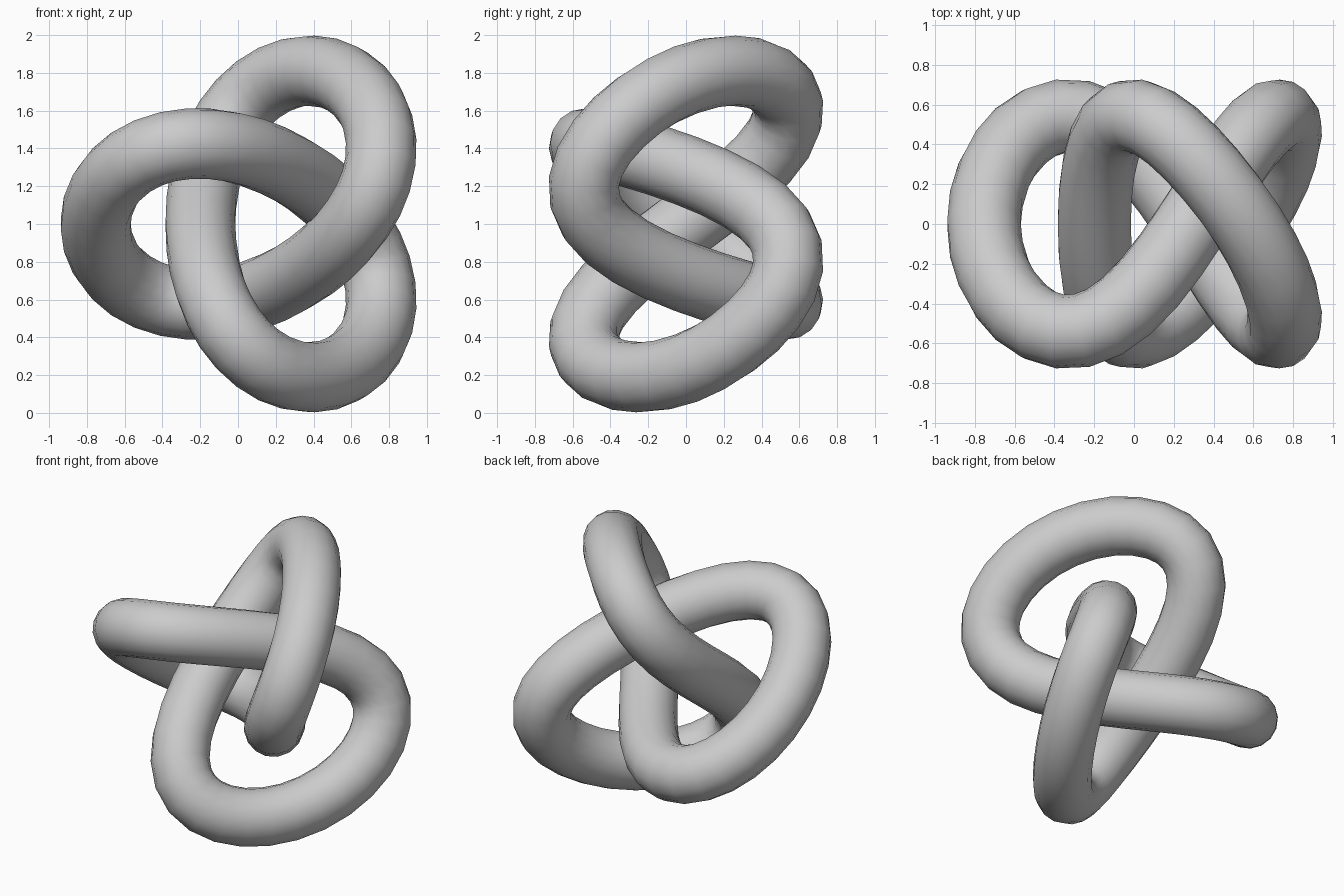
import bpy
from math import sin, cos, tau

cube = bpy.data.objects.get("Cube")
if cube:
    bpy.data.objects.remove(cube, do_unlink=True)

STEPS = 72          # segments along the knot
TUBE = 0.187        # tube radius
DEPTH = 0.54        # front-to-back swing
SHIFT = 0.127       # moves the three-lobed loop to its bounding-box centre


def knot_point(t):
    """Three-lobed knot running around the y axis."""
    x = 0.604 * cos(2 * t) + 0.2525 * cos(t) + 0.025 * cos(5 * t)
    z = 0.604 * sin(2 * t) - 0.2525 * sin(t) + 0.025 * sin(5 * t)
    y = DEPTH * (sin(3 * t) - 0.05 * sin(6 * t))
    return (SHIFT - x, y, 1 - z, 1)


# Centre line with a round bevel
curve = bpy.data.curves.new("knot_tube", "CURVE")
curve.dimensions = "3D"
curve.bevel_depth = TUBE
curve.bevel_resolution = 6
spline = curve.splines.new("POLY")
spline.points.add(STEPS - 1)
for i, point in enumerate(spline.points):
    point.co = knot_point(tau * i / STEPS)
spline.use_cyclic_u = True
spline.use_smooth = True

knot = bpy.data.objects.new("knot_tube", curve)
bpy.context.collection.objects.link(knot)

# Plain grey material
grey = bpy.data.materials.new("light_grey")
grey.use_nodes = True
colour = (0.6, 0.6, 0.6, 1)
grey.diffuse_color = colour
grey.node_tree.nodes["Principled BSDF"].inputs["Base Color"].default_value = colour
curve.materials.append(grey)

# Turn the swept curve into a smooth mesh
bpy.ops.object.select_all(action="DESELECT")
knot.select_set(True)
bpy.context.view_layer.objects.active = knot
bpy.ops.object.convert(target="MESH")
bpy.ops.object.shade_smooth()
